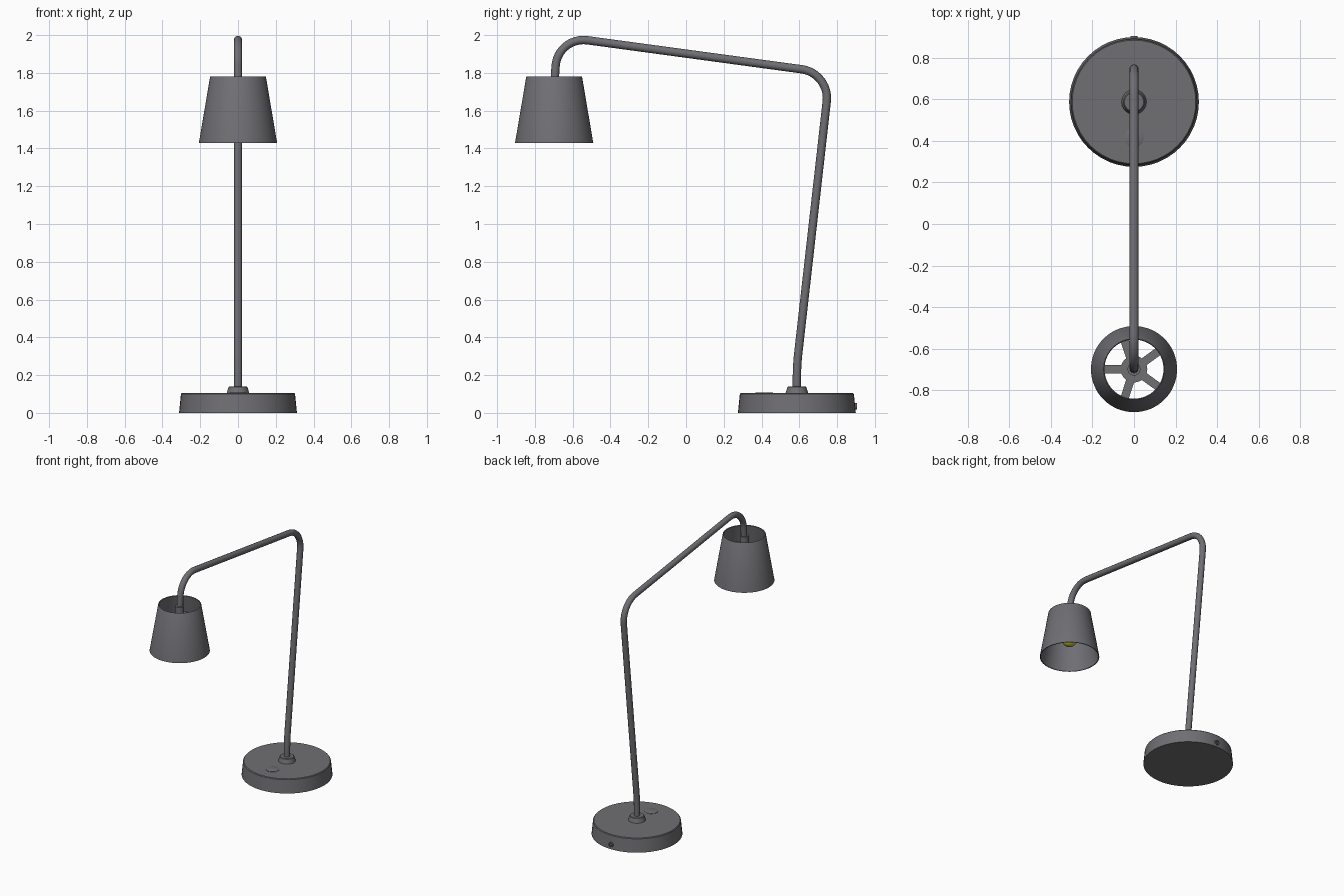
import bpy, bmesh, math
from mathutils import Vector, Matrix

cube = bpy.data.objects.get("Cube")
if cube:
    bpy.data.objects.remove(cube, do_unlink=True)

BASE_Y, SHADE_Y = 0.587, -0.698


def material(name, color):
    mat = bpy.data.materials.new(name)
    mat.use_nodes = True
    mat.diffuse_color = color
    mat.node_tree.nodes["Principled BSDF"].inputs["Base Color"].default_value = color
    return mat


metal = material("grey metal", (0.16, 0.16, 0.175, 1))
glow = material("yellow bulb", (0.6, 0.5, 0.03, 1))


def finish(obj, mat):
    obj.data.materials.clear()
    obj.data.materials.append(mat)
    bpy.ops.object.select_all(action='DESELECT')
    obj.select_set(True)
    bpy.context.view_layer.objects.active = obj
    bpy.ops.object.shade_smooth_by_angle(angle=math.radians(35))
    return obj


def add_mesh(name, bm, mat, location=(0, 0, 0)):
    bmesh.ops.recalc_face_normals(bm, faces=bm.faces[:])
    mesh = bpy.data.meshes.new(name)
    bm.to_mesh(mesh)
    bm.free()
    obj = bpy.data.objects.new(name, mesh)
    obj.location = location
    bpy.context.collection.objects.link(obj)
    return finish(obj, mat)


def lathe(name, profile, mat, location, closed=False, steps=48):
    """Turn a (radius, height) profile around the vertical axis."""
    bm = bmesh.new()
    verts = [bm.verts.new((r, 0, z)) for r, z in profile]
    edges = [bm.edges.new(pair) for pair in zip(verts, verts[1:])]
    if closed:
        edges.append(bm.edges.new((verts[-1], verts[0])))
    bmesh.ops.spin(bm, geom=verts + edges, axis=(0, 0, 1), cent=(0, 0, 0),
                   angle=math.tau, steps=steps, use_merge=True)
    bmesh.ops.remove_doubles(bm, verts=bm.verts[:], dist=0.0001)
    return add_mesh(name, bm, mat, location)


def rounded_path(corners, trims, steps=12):
    """Round each inner corner of a path in the side plane."""
    pts = [Vector((0, y, z)) for y, z in corners]
    out = [pts[0]]
    for a, b, c, trim in zip(pts, pts[1:], pts[2:], trims):
        p = b + (a - b).normalized() * trim
        q = b + (c - b).normalized() * trim
        h1, h2 = p.lerp(b, 0.55), q.lerp(b, 0.55)
        for i in range(steps + 1):
            t = i / steps
            s = 1 - t
            out.append(p * s**3 + h1 * 3 * s * s * t + h2 * 3 * s * t * t + q * t**3)
    return out + [pts[-1]]


# Weighted base, with collar, touch button and rear socket
lathe("base", [(0, 0), (0.312, 0), (0.302, 0.1), (0.297, 0.105), (0, 0.105)],
      metal, (0, BASE_Y, 0))
lathe("pole_collar", [(0, 0), (0.06, 0), (0.05, 0.033), (0.046, 0.036), (0, 0.036)],
      metal, (0, BASE_Y, 0.104), steps=32)
lathe("touch_button", [(0, 0), (0.046, 0), (0.046, 0.003), (0.042, 0.005), (0, 0.005)],
      metal, (0, 0.415, 0.104), steps=32)
port = lathe("power_socket", [(0.018, 0), (0.018, 0.035), (0.011, 0.035), (0.011, 0.02),
                              (0, 0.02)], metal, (0, 0.87, 0.035), steps=20)
port.rotation_euler.x = -math.pi / 2

# Bent tube: pole, arm and drop
curve = bpy.data.curves.new("bent_tube", 'CURVE')
curve.dimensions = '3D'
curve.bevel_depth = 0.022
curve.bevel_resolution = 4
curve.use_fill_caps = True
path = rounded_path([(BASE_Y, 0.1), (BASE_Y, 0.25), (0.762, 1.799), (-0.68, 1.994),
                     (SHADE_Y, 1.72)], [0.06, 0.15, 0.16])
spline = curve.splines.new('POLY')
spline.points.add(len(path) - 1)
for point, co in zip(spline.points, path):
    point.co = (*co, 1)
tube = bpy.data.objects.new("bent_tube", curve)
bpy.context.collection.objects.link(tube)
bpy.ops.object.select_all(action='DESELECT')
tube.select_set(True)
bpy.context.view_layer.objects.active = tube
bpy.ops.object.convert(target='MESH')
finish(bpy.context.view_layer.objects.active, metal)

# Open conical shade with a thin wall
lathe("shade", [(0.207, 1.43), (0.148, 1.778), (0.146, 1.781), (0.142, 1.778), (0.201, 1.43)],
      metal, (0, SHADE_Y, 0), closed=True, steps=64)

# Lamp holder, with a hub and five spokes reaching the shade wall
lathe("lamp_holder", [(0, 1.77), (0.031, 1.77), (0.031, 1.65), (0.064, 1.65), (0.064, 1.635),
                      (0.036, 1.635), (0.034, 1.6), (0, 1.6)], metal, (0, SHADE_Y, 0), steps=32)
bm = bmesh.new()
for k in range(5):
    turn = Matrix.Rotation(math.radians(36 + 72 * k), 4, 'Z')
    bmesh.ops.create_cube(bm, size=1, matrix=turn @ Matrix.Translation((0.11, 0, 0))
                          @ Matrix.Diagonal((0.115, 0.04, 0.012, 1)))
add_mesh("shade_spokes", bm, metal, (0, SHADE_Y, 1.643))

# Round bulb
bm = bmesh.new()
bmesh.ops.create_uvsphere(bm, u_segments=24, v_segments=16, radius=0.055)
add_mesh("bulb", bm, glow, (0, SHADE_Y, 1.572))
